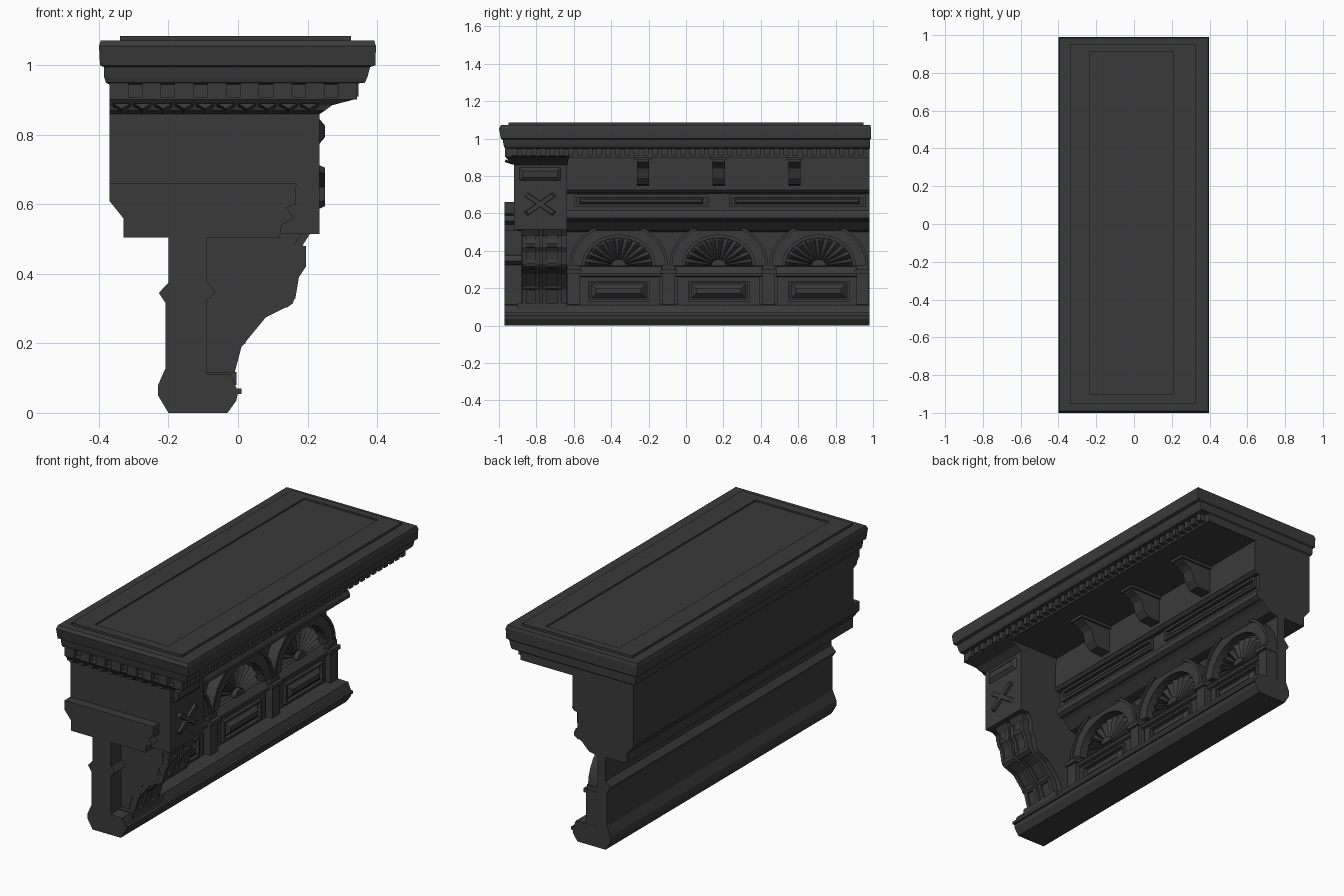
import bpy, bmesh
from math import sin, cos, pi

if "Cube" in bpy.data.objects:
    bpy.data.objects.remove(bpy.data.objects["Cube"])

mat = bpy.data.materials.new("dark_stone")
mat.diffuse_color = (0.042, 0.042, 0.042, 1)
mat.use_nodes = True
mat.node_tree.nodes["Principled BSDF"].inputs["Base Color"].default_value = mat.diffuse_color
shift = 0  # x offset applied to whole groups of parts


def finish(name, bm):
    bmesh.ops.recalc_face_normals(bm, faces=bm.faces)
    me = bpy.data.meshes.new(name)
    bm.to_mesh(me)
    bm.free()
    me.materials.append(mat)
    ob = bpy.data.objects.new(name, me)
    ob.location.x = shift
    bpy.context.collection.objects.link(ob)
    return ob


def skin(bm, rings):
    """Closed solid through a list of equal-length loops."""
    vs = [[bm.verts.new(p) for p in r] for r in rings]
    n = len(vs[0])
    bm.faces.new(vs[0])
    bm.faces.new(vs[-1])
    for a, b in zip(vs, vs[1:]):
        for i in range(n):
            j = (i + 1) % n
            bm.faces.new((a[i], a[j], b[j], b[i]))


def along_y(name, pts, spans):
    """(x, z) profile extruded over each y span."""
    bm = bmesh.new()
    for a, b in spans:
        skin(bm, [[(x, y, z) for x, z in pts] for y in (a, b)])
    return finish(name, bm)


def along_x(name, shapes, a, b):
    """(y, z) outlines extruded from x=a to x=b."""
    bm = bmesh.new()
    for pts in shapes:
        skin(bm, [[(x, y, z) for y, z in pts] for x in (a, b)])
    return finish(name, bm)


def loft(name, levels):
    """Stacked rectangles: (x0, x1, y0, y1, z)."""
    bm = bmesh.new()
    skin(bm, [[(a, c, z), (b, c, z), (b, d, z), (a, d, z)] for a, b, c, d, z in levels])
    return finish(name, bm)


def boxes(name, items):
    """Each item: x0, x1, y0, y1, z0, z1."""
    bm = bmesh.new()
    for a, b, c, d, e, f in items:
        skin(bm, [[(a, c, z), (b, c, z), (b, d, z), (a, d, z)] for z in (e, f)])
    return finish(name, bm)


def rect(y0, y1, z0, z1):
    return [(y0, z0), (y1, z0), (y1, z1), (y0, z1)]


def raised_panel(name, y0, y1, z0, z1, x0, x1, bevel):
    """Field with sloped edges, rising from x0 to x1."""
    bm = bmesh.new()
    r = lambda x, k: [(x, y, z) for y, z in rect(y0 + k, y1 - k, z0 + k, z1 - k)]
    skin(bm, [r(x0 - .01, 0), r(x0, 0), r(x1, bevel)])
    finish(name, bm)


def frame(name, y0, y1, z0, z1, w, x0, x1):
    along_x(name, [rect(y0, y1, z0, z0 + w), rect(y0, y1, z1 - w, z1),
                   rect(y0, y0 + w, z0 + w, z1 - w), rect(y1 - w, y1, z0 + w, z1 - w)], x0, x1)


# Wall: moulded section running the whole length
along_y("wall", [(-.2, 0), (-.03, 0), (-.005, .035), (0, .06), (-.02, .11), (-.15, .115), (-.15, .5),
                 (-.1, .51), (-.06, .55), (-.03, .57), (-.03, .66), (-.37, .66), (-.37, .61), (-.33, .56),
                 (-.33, .505), (-.2, .505), (-.2, .375), (-.228, .345), (-.208, .315), (-.208, .13),
                 (-.23, .08), (-.23, .05)], [(-.97, .98)])
boxes("frieze", [(-.37, 0, -.92, .98, .72, .91), (-.37, -.03, -.92, .98, .65, .73)])
along_y("base_fillet", [(-.02, .055), (.01, .055), (.01, .07), (-.02, .07)], [(-.97, .98)])
boxes("end_shaft", [(-.2, -.09, -.97, -.88, .11, .51)])
along_y("end_shaft_bead", [(-.1, .315), (-.065, .345), (-.085, .375), (-.1, .38)], [(-.97, -.88)])

# Cornice: stepped slab, mitred at the end, flush at the far side
loft("cornice", [(-.37, .315, -.94, .98, .9), (-.37, .315, -.94, .98, .945), (-.38, .365, -.97, .985, .95),
                 (-.385, .372, -.975, .985, .965), (-.385, .38, -.98, .985, .995), (-.397, .395, -.99, .99, 1.0),
                 (-.4, .397, -1, .99, 1.055), (-.395, .392, -.99, .985, 1.072)])

# Top slab: a raised border around a sunken field
boxes("top_field", [(-.34, .325, -.95, .95, 1.06, 1.076)])
boxes("top_border", [(-.34, -.235, -.95, .95, 1.06, 1.085), (.21, .325, -.95, .95, 1.06, 1.085),
                     (-.235, .21, -.95, -.9, 1.06, 1.085), (-.235, .21, .91, .95, 1.06, 1.085)])

# Dentils
boxes("long_dentils", [(.31, .347, -.93 + i * .05, -.9 + i * .05, .91, .95) for i in range(38)])
boxes("end_dentils", [(-.37 + i * .094, -.315 + i * .094, -.968, -.93, .902, .95) for i in range(8)])

# Bed moulding with small leaf lumps above the corner block
loft("bed_moulding", [(-.37, .235, -.92, -.635, .86), (-.37, .25, -.945, -.63, .87),
                      (-.37, .27, -.95, -.63, .885), (-.37, .335, -.965, -.625, .902),
                      (-.37, .34, -.965, -.625, .908)])
bm = bmesh.new()
for i in range(10):
    x = -.36 + i * .06
    skin(bm, [[(x, -.92, .865), (x + .05, -.92, .865), (x + .025, -.925, .86)],
              [(x, -.965, .89), (x + .05, -.965, .89), (x + .025, -.968, .875)]])
finish("bed_leaves", bm)

# Corner block with crossed ornament and panel
boxes("corner_block", [(-.33, .235, -.92, -.635, .515, .88)])
boxes("corner_block_rear", [(-.37, .1, -.92, -.635, .61, .88)])
raised_panel("block_panel", -.89, -.67, .775, .845, .235, .25, .018)
bm = bmesh.new()
for s in (-1, 1):
    q = [(-.09, -.045 * s), (-.07, -.065 * s), (.09, .045 * s), (.07, .065 * s)]
    skin(bm, [[(x, -.78 + y * k, .65 + z * k) for y, z in q] for x, k in ((.23, 1), (.25, .85))])
finish("crossed_ornament", bm)

# Band wrapping the end
along_y("end_band", [(-.33, .505), (.12, .505), (.125, .54), (.16, .56), (.14, .59), (.165, .6), (.168, .66),
                     (-.37, .66), (-.37, .61), (-.33, .56)], [(-.97, -.9)])

# Scroll brackets under the block
scroll = [(-.15, .52), (.21, .52), (.185, .48), (.185, .42), (.165, .39), (.155, .33), (.14, .31), (.07, .275),
          (.0, .19), (-.02, .115), (-.15, .11)]
along_y("bracket_core", [(x - .025 if x > -.1 else x, z) for x, z in scroll], [(-.88, -.635)])
along_y("brackets", scroll, [(-.875, -.785), (-.765, -.665)])
along_y("bracket_ribs", [(x + .01 if x > -.1 else x, z) for x, z in scroll[:1] + scroll[2:]],
        [(y, y + .022) for y in (-.876, -.806, -.766, -.686)])
bm = bmesh.new()
for y in (-.83, -.715):
    for x, z, r in ((.16, .44, .034), (.13, .335, .034), (.0, .215, .026)):
        skin(bm, [[(x + r * cos(k * pi / 5), yy, z + r * sin(k * pi / 5)) for k in range(10)]
                  for yy in (y - .048, y + .048)])
finish("bracket_rolls", bm)
boxes("bracket_foot", [(-.15, -.005, -.9, -.635, .08, .118)])

# Frieze modillions
mods = (-.23, .175, .58)
along_y("modillions", [(-.01, .91), (.185, .91), (.185, .875), (.15, .86), (.125, .84), (.11, .79), (.08, .755),
                       (-.01, .75)], [(y - .033, y + .033) for y in mods])
boxes("modillion_caps", [(-.01, .2, y - .045, y + .045, .885, .91) for y in mods])

# Panel strip below the frieze
shift = -.03
along_y("strip_ledges", [(-.01, .705), (.02, .71), (.035, .725), (-.01, .73)], [(-.64, .98)])
along_y("strip_lower_mould", [(-.05, .56), (.0, .56), (.02, .575), (.02, .595), (.01, .615), (-.05, .615)],
        [(-.64, .98)])
for k, (a, b) in enumerate(((-.6, .12), (.23, .96))):
    frame("strip_frame_%d" % k, a, b, .635, .7, .014, -.01, .018)
    raised_panel("strip_panel_%d" % k, a + .03, b - .03, .652, .683, 0, .01, .008)

# Arcade bays: arch ring, shell fan, sill and raised panel
shift = -.05
for k, c in enumerate((-.36, .175, .71)):
    N = 16
    arc = lambda ry, rz: [(c + ry * cos(pi * i / N), .32 + rz * sin(pi * i / N)) for i in range(N + 1)]
    along_x("arch_%d" % k, [arc(.265, .235) + arc(.195, .165)[::-1]], -.11, -.05)
    along_x("arch_edge_%d" % k, [arc(.265, .235) + arc(.25, .22)[::-1]], -.11, -.04)
    along_x("shell_hub_%d" % k, [arc(.04, .035)], -.11, -.06)
    bm = bmesh.new()
    for i in range(11):
        a, m, b = (pi * (i + t) / 11 for t in (.06, .5, .94))
        p = lambda r, t, x: (x, c + r * cos(t), .32 + r * .83 * sin(t))
        skin(bm, [[p(r, a, -.11), p(r, a, -.09), p(r, m, h), p(r, b, -.09), p(r, b, -.11)]
                  for r, h in ((.035, -.08), (.165, -.065), (.18, -.08))])
    finish("shell_fan_%d" % k, bm)
    along_y("sill_%d" % k, [(-.11, .32), (-.075, .315), (-.045, .28), (-.045, .265), (-.06, .26), (-.11, .26)],
            [(c - .23, c + .23)])
    boxes("dado_%d" % k, [(-.11, -.06, c - .22, c + .22, .11, .27)])
    frame("dado_frame_%d" % k, c - .165, c + .165, .13, .24, .012, -.07, -.042)
    raised_panel("dado_panel_%d" % k, c - .145, c + .145, .147, .223, -.06, -.035, .025)

# Piers between the bays
piers = [(y - .033, y + .033) for y in (-.6, -.092, .443, .945)]
boxes("piers", [(-.11, -.03, a, b, .11, .28) for a, b in piers])
boxes("pier_caps", [(-.11, -.015, a - .01, min(b + .01, .98), .28, .3) for a, b in piers] +
      [(-.11, -.035, a, b, .3, .325) for a, b in piers])
